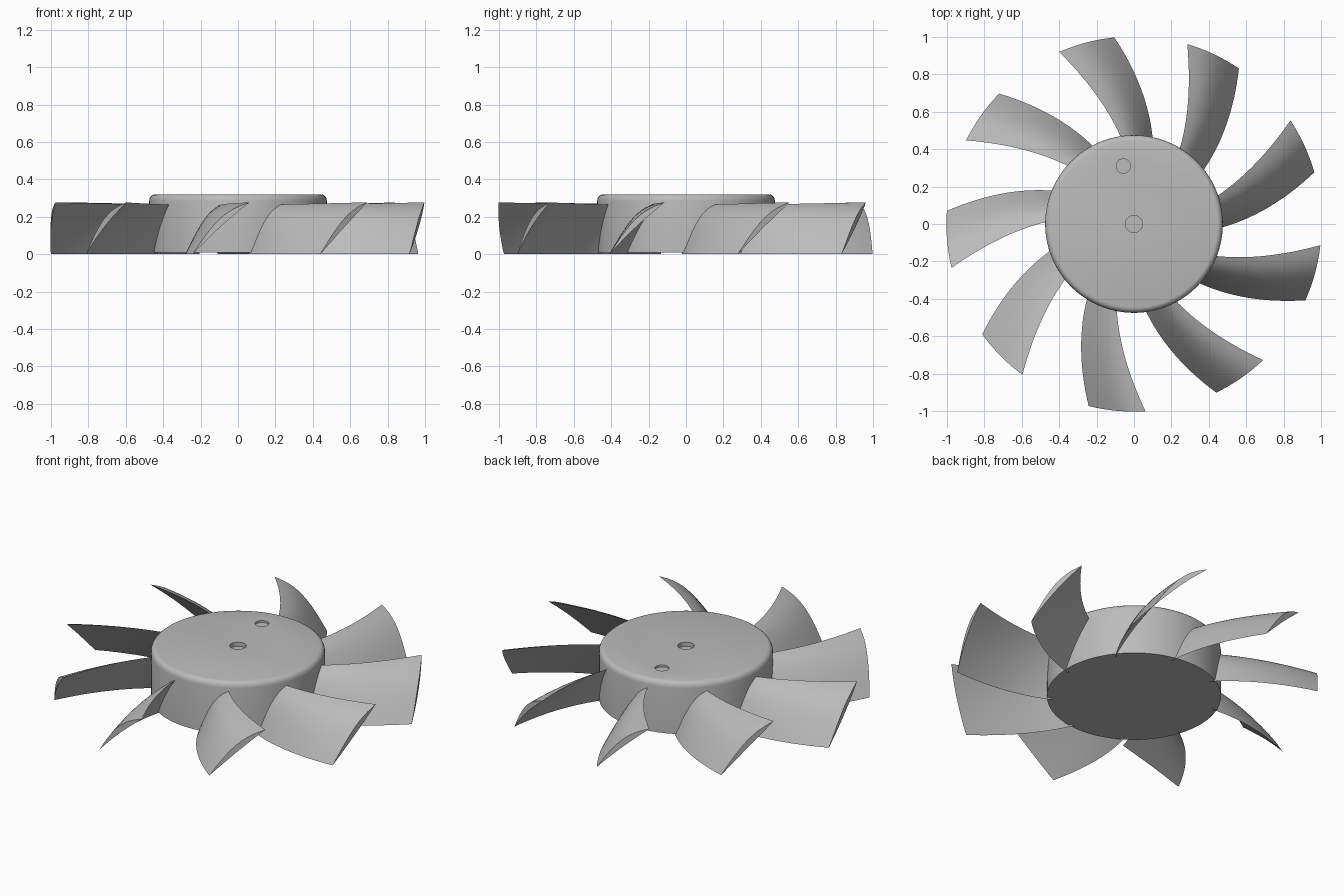
import bpy, bmesh, math

old = bpy.data.objects.get("Cube")
if old:
    bpy.data.objects.remove(old, do_unlink=True)

# One plain grey for every part
grey = bpy.data.materials.new("plain_grey")
grey.use_nodes = True
COLOUR = (0.5, 0.5, 0.5, 1)
grey.diffuse_color = COLOUR
grey.node_tree.nodes["Principled BSDF"].inputs["Base Color"].default_value = COLOUR


def add_object(name, bm):
    bmesh.ops.recalc_face_normals(bm, faces=bm.faces)
    mesh = bpy.data.meshes.new(name)
    bm.to_mesh(mesh)
    bm.free()
    mesh.materials.append(grey)
    obj = bpy.data.objects.new(name, mesh)
    bpy.context.collection.objects.link(obj)
    return obj


def smooth(obj, angle):
    bpy.ops.object.select_all(action="DESELECT")
    obj.select_set(True)
    bpy.context.view_layer.objects.active = obj
    bpy.ops.object.shade_smooth_by_angle(angle=math.radians(angle))


def solid_from_rings(rings):
    """Skin closed rings of points and cap both ends."""
    bm = bmesh.new()
    loops = [[bm.verts.new(p) for p in ring] for ring in rings]
    n = len(loops[0])
    for a, b in zip(loops, loops[1:]):
        for i in range(n):
            j = (i + 1) % n
            bm.faces.new((a[i], a[j], b[j], b[i]))
    bm.faces.new(loops[0])
    bm.faces.new(loops[-1])
    return bm


def circle(r, z, x=0, y=0, n=96):
    return [(x + r * math.cos(2 * math.pi * i / n),
             y + r * math.sin(2 * math.pi * i / n), z) for i in range(n)]


# Hub: closed drum with a rounded upper rim
hub_profile = [(0.475, 0.008), (0.475, 0.285), (0.473, 0.298),
               (0.467, 0.309), (0.458, 0.317), (0.446, 0.32)]
hub = add_object("hub", solid_from_rings([circle(r, z) for r, z in hub_profile]))

# Shallow round recesses in the hub top
recesses = [("center_recess", 0, 0, 0.045, 0.025),
            ("offset_recess", -0.057, 0.31, 0.038, 0.012)]
for name, x, y, r, depth in recesses:
    cutter = add_object(name + "_cutter", solid_from_rings(
        [circle(r, 0.32 - depth, x, y, 32), circle(r, 0.4, x, y, 32)]))
    cutter.hide_render = True
    cutter.hide_viewport = True
    cut = hub.modifiers.new(name, "BOOLEAN")
    cut.operation = "DIFFERENCE"
    cut.solver = "EXACT"
    cut.object = cutter

# Bake the recesses so the hub is a single clean mesh
bpy.context.view_layer.update()
baked = bpy.data.meshes.new_from_object(
    hub.evaluated_get(bpy.context.evaluated_depsgraph_get()))
hub.modifiers.clear()
hub.data = baked
for name, *_ in recesses:
    bpy.data.objects.remove(bpy.data.objects[name + "_cutter"], do_unlink=True)
smooth(hub, 30)

# Blade: cambered section swept outward, low edge leading the high edge
SPAN, CHORD = 16, 14


def blade_ring(s):
    r = 0.45 + (1.003 - 0.45) * s
    low = 77 + 21.5 * s - 2.5 * s * s
    high = 98 + 18.5 * s - 3 * s * s
    top = 0.265 + 0.012 * s

    def point(t, bulge):
        a = math.radians(low + (high - low) * t)
        z = top * t + bulge * math.sin(math.pi * t)
        return (r * math.cos(a), r * math.sin(a), z)

    upper = [point(i / CHORD, 0.055) for i in range(CHORD + 1)]
    lower = [point(i / CHORD, 0.01) for i in range(CHORD - 1, 0, -1)]
    return upper + lower


blade = add_object("blade_1", solid_from_rings(
    [blade_ring(i / SPAN) for i in range(SPAN + 1)]))
smooth(blade, 30)

# Nine blades around the hub
for k in range(1, 9):
    copy = blade.copy()
    copy.name = f"blade_{k + 1}"
    copy.rotation_euler.z = math.radians(40 * k)
    bpy.context.collection.objects.link(copy)
